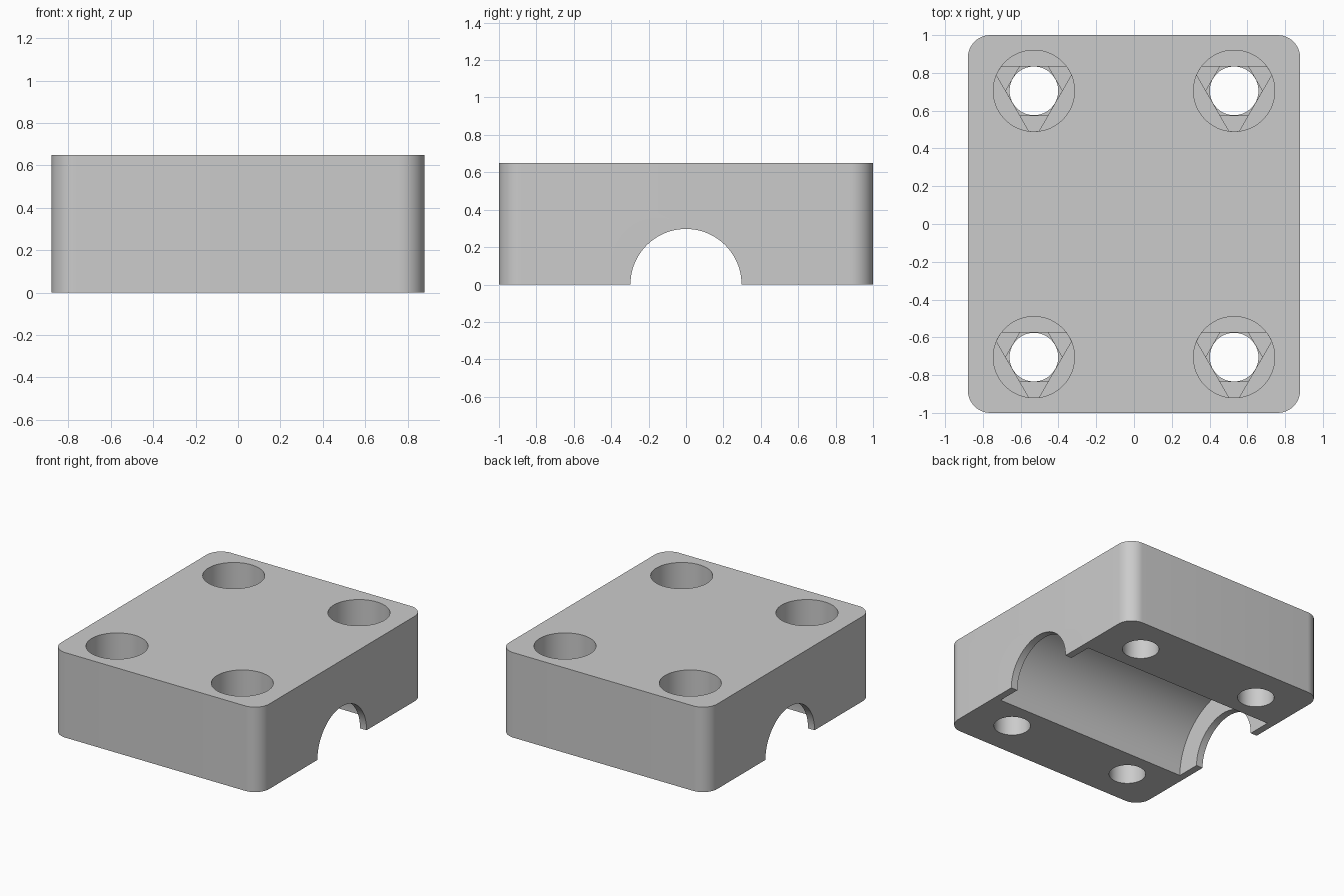
import bpy, bmesh
from math import sin, cos, acos, pi, radians
from mathutils import Matrix

default = bpy.data.objects.get("Cube")
if default:
    bpy.data.objects.remove(default, do_unlink=True)

WIDTH, LENGTH, HEIGHT, CORNER = 1.76, 2.0, 0.65, 0.12
HOLE_X, HOLE_Y = 0.53, 0.705
HOLE_R, BORE_R = 0.13, 0.215
FLOOR_Z, STEP = 0.35, 0.013
TINY = 0.0005


def arc(r, start, end, steps, cx=0, cy=0):
    angles = [start + (end - start) * i / steps for i in range(steps + 1)]
    return [(cx + r * cos(a), cy + r * sin(a)) for a in angles]


def circle(r, sides):
    half = pi / sides
    return arc(r, half, 2 * pi + half, sides)[:-1]


def prism(name, profile, low, high, matrix=Matrix()):
    """Extrude a closed 2D profile between two heights."""
    bm = bmesh.new()
    face = bm.faces.new([bm.verts.new((x, y, low)) for x, y in profile])
    top = bmesh.ops.extrude_face_region(bm, geom=[face])["geom"]
    verts = [v for v in top if isinstance(v, bmesh.types.BMVert)]
    bmesh.ops.translate(bm, vec=(0, 0, high - low), verts=verts)
    bmesh.ops.transform(bm, matrix=matrix, verts=bm.verts)
    bmesh.ops.recalc_face_normals(bm, faces=bm.faces)
    mesh = bpy.data.meshes.new(name)
    bm.to_mesh(mesh)
    bm.free()
    obj = bpy.data.objects.new(name, mesh)
    bpy.context.collection.objects.link(obj)
    return obj


def cut(target, cutter):
    """Subtract the cutter, bake the result and discard the cutter."""
    mod = target.modifiers.new("cut", "BOOLEAN")
    mod.operation = "DIFFERENCE"
    mod.solver = "EXACT"
    mod.object = cutter
    bpy.ops.object.select_all(action="DESELECT")
    bpy.context.view_layer.objects.active = target
    target.select_set(True)
    bpy.ops.object.modifier_apply(modifier=mod.name)
    bpy.data.objects.remove(cutter, do_unlink=True)


# Rounded block
ix, iy = WIDTH / 2 - CORNER, LENGTH / 2 - CORNER
outline = []
for i, (sx, sy) in enumerate([(1, 1), (-1, 1), (-1, -1), (1, -1)]):
    outline += arc(CORNER, i * pi / 2, (i + 1) * pi / 2, 12, sx * ix, sy * iy)
block = prism("clamp_block", outline, 0, HEIGHT)

# Half-round channel: narrow end arches and a wider inner pocket
along_x = Matrix.Rotation(pi / 2, 4, "Y")
cut(block, prism("pocket_cutter", circle(0.48, 96), -0.825, 0.825, along_x))
cut(block, prism("arch_cutter", circle(0.297, 96), -1.2, 1.2, along_x))

# Bolt hole layers: counterbore, clipped triangle, hexagon, through hole
chord = acos(HOLE_R / BORE_R)
triangle = []
for k in range(3):
    mid = radians(90 + 120 * k)
    triangle += arc(BORE_R - TINY, mid + chord, mid + radians(120) - chord, 4)
hexagon = arc((HOLE_R - TINY) / cos(pi / 6), 0, 2 * pi, 6)[:-1]
layers = [
    (circle(BORE_R, 64), FLOOR_Z, 1),
    (triangle, FLOOR_Z - STEP, FLOOR_Z + STEP),
    (hexagon, FLOOR_Z - 2 * STEP, FLOOR_Z + STEP / 2),
    (circle(HOLE_R - 2 * TINY, 48), -0.2, FLOOR_Z + STEP / 4),
]
for sx in (-1, 1):
    for sy in (-1, 1):
        place = Matrix.Translation((sx * HOLE_X, sy * HOLE_Y, 0))
        for profile, low, high in layers:
            cut(block, prism("bolt_cutter", profile, low, high, place))

# Plain grey finish
grey = bpy.data.materials.new("plain_grey")
grey.use_nodes = True
colour = (0.6, 0.6, 0.6, 1)
grey.diffuse_color = colour
grey.node_tree.nodes["Principled BSDF"].inputs["Base Color"].default_value = colour
block.data.materials.clear()
block.data.materials.append(grey)
for poly in block.data.polygons:
    poly.material_index = 0
bpy.ops.object.shade_smooth_by_angle(angle=radians(30))
